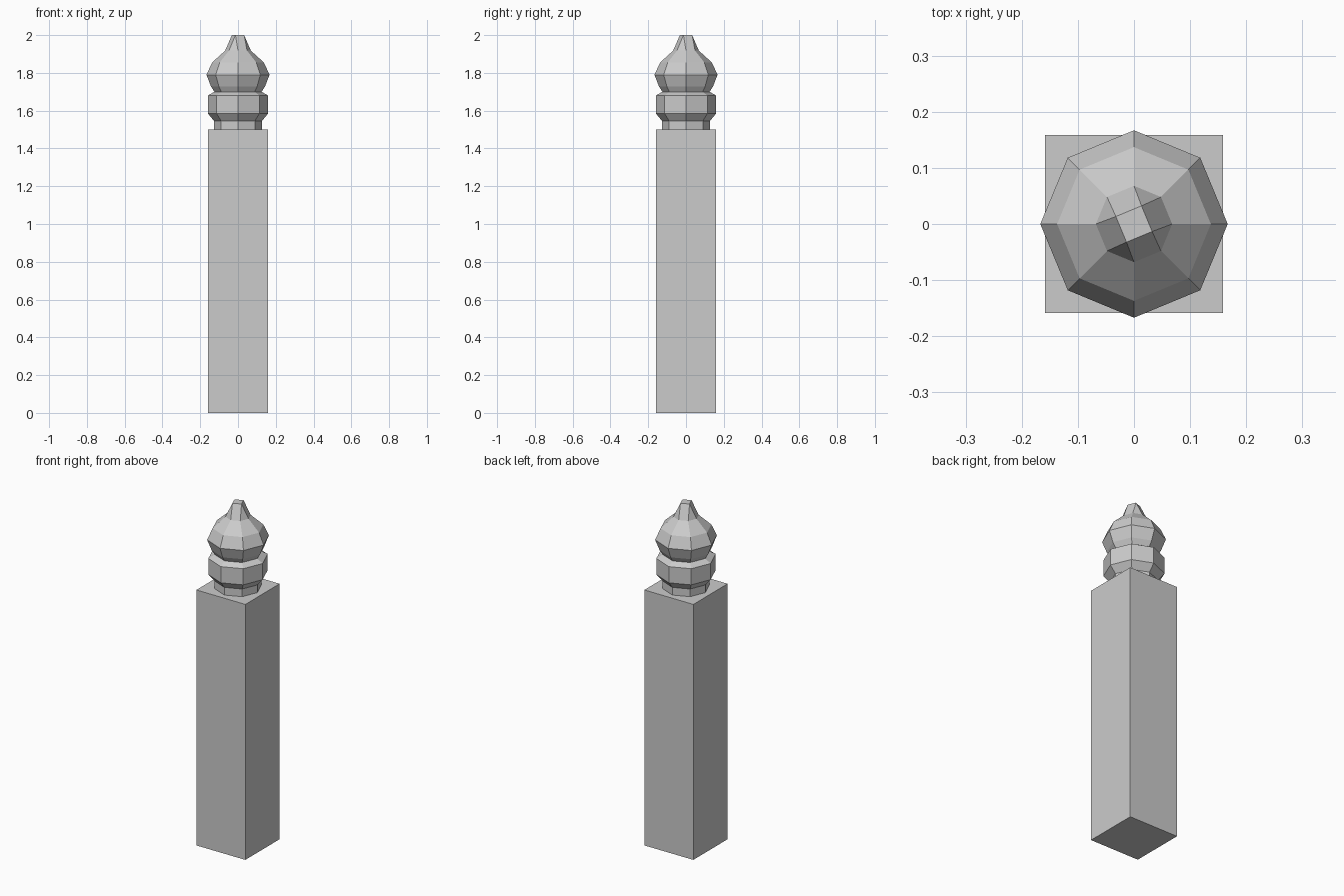
import bpy, bmesh
from math import cos, sin, radians

if "Cube" in bpy.data.objects:
    bpy.data.objects.remove(bpy.data.objects["Cube"])


def finish(name, bm):
    bmesh.ops.recalc_face_normals(bm, faces=bm.faces)
    mesh = bpy.data.meshes.new(name)
    bm.to_mesh(mesh)
    bm.free()
    obj = bpy.data.objects.new(name, mesh)
    bpy.context.collection.objects.link(obj)
    return obj


def ring(bm, radius, z, sides=8, turn=0.0):
    angles = [radians(turn + 360 * i / sides) for i in range(sides)]
    return [bm.verts.new((radius * cos(a), radius * sin(a), z)) for a in angles]


# Square post
bm = bmesh.new()
bmesh.ops.create_cube(bm, size=1)
bmesh.ops.scale(bm, verts=bm.verts, vec=(0.318, 0.318, 1.5))
bmesh.ops.translate(bm, verts=bm.verts, vec=(0, 0, 0.75))
finish("post", bm)

# Octagonal turned finial: (radius, height) from collar to shoulder of the tip
profile = [(0.126, 1.5), (0.126, 1.545), (0.16, 1.585), (0.16, 1.68),
           (0.125, 1.70), (0.143, 1.728), (0.167, 1.79),
           (0.137, 1.855), (0.068, 1.918)]
bm = bmesh.new()
rings = [ring(bm, r, z) for r, z in profile]
for low, high in zip(rings, rings[1:]):
    for i in range(8):
        j = (i + 1) % 8
        bm.faces.new((low[i], low[j], high[j], high[i]))
bm.faces.new(rings[0][::-1])

# Tip: eight sides narrow to a small twisted square
tip = ring(bm, 0.035, 2.0, 4, 67.5)
base = rings[-1]
for k in range(4):
    a, b, c = (base[(2 * k + n) % 8] for n in (1, 2, 3))
    bm.faces.new((a, b, tip[k]))
    bm.faces.new((b, c, tip[(k + 1) % 4], tip[k]))
bm.faces.new(tip)
finish("finial", bm)
